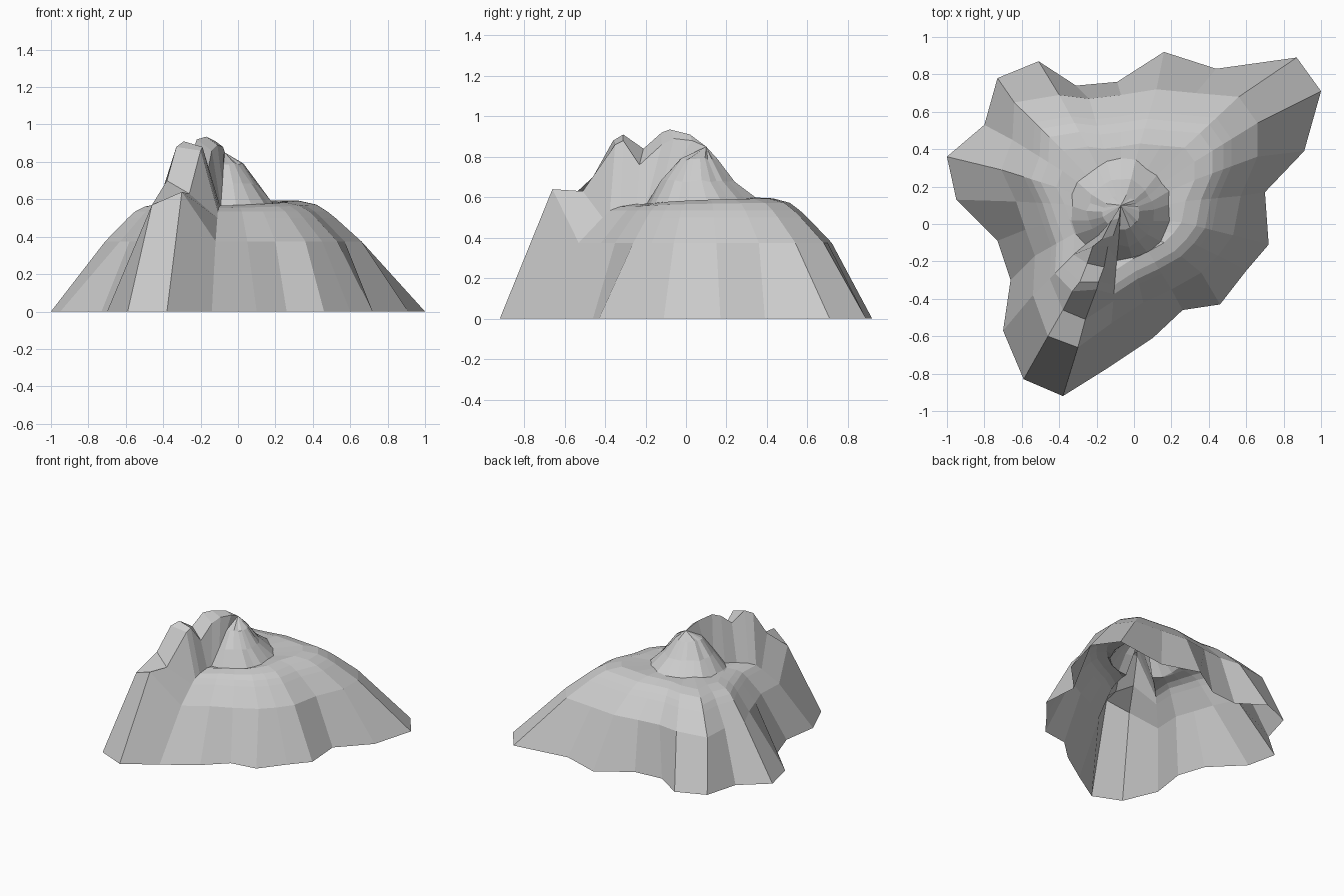
import bpy, math, random

random.seed(4)
C = (-0.07, 0.09)

# jagged foot outline and the shoulder outline above it (24 columns each)
foot = [(1.0, .71), (.87, .89), (.44, .83), (.16, .92), (-.09, .76), (-.31, .74),
        (-.51, .87), (-.73, .78), (-.80, .53), (-1.0, .36), (-.95, .13), (-.73, -.09),
        (-.66, -.30), (-.70, -.57), (-.59, -.83), (-.38, -.92), (-.14, -.77), (.10, -.61),
        (.26, -.46), (.46, -.43), (.60, -.25), (.72, -.11), (.70, .17), (.91, .39)]
shoulder = [(.66, .54), (.56, .68), (.33, .70), (.12, .72), (-.07, .69), (-.24, .67),
            (-.40, .69), (-.64, .65), (-.65, .45), (-.71, .29), (-.63, .12), (-.58, -.03),
            (-.53, -.17), (-.54, -.38), (-.46, -.60), (-.30, -.66), (-.12, -.53), (.05, -.42),
            (.20, -.35), (.36, -.26), (.45, -.17), (.53, -.06), (.57, .15), (.66, .36)]
N = len(foot)

# rings: foot, shoulder, then plateau rings rising gently inward
rings = [[(x, y, 0) for x, y in foot], [(x, y, .375) for x, y in shoulder]]
for s, z, tilt in [(.81, .50, 0), (.75, .535, 0), (.67, .563, .01), (.54, .58, .015)]:
    ring = []
    for x, y in shoulder:
        a = math.atan2(y - C[1], x - C[0])
        ring.append((C[0] + (x - C[0]) * s, C[1] + (y - C[1]) * s, z + tilt * math.sin(a + .5)))
    rings.append(ring)

# central peak rings: slightly uneven, leaning forward, base lower at the front
for r, cy, z, tilt in [(.265, .08, .578, .018), (.18, .06, .68, 0), (.095, .06, .79, 0)]:
    ring = []
    for x, y in shoulder:
        a = math.atan2(y - C[1], x - C[0])
        rr = r * random.uniform(.95, 1.05)
        ring.append((C[0] + rr * math.cos(a), cy + rr * math.sin(a),
                     z + tilt * math.sin(a) + random.uniform(-.006, .006)))
    rings.append(ring)

# raised rock ridge running from the front-left corner to the peak
ridge = {14: [(-.46, -.60, .57), (-.38, -.46, .70), (-.33, -.36, .88), (-.29, -.31, .91),
              (-.25, -.21, .84), (-.22, -.12, .92), (-.17, -.08, .935), (-.12, .02, .91)],
         15: [(-.30, -.66, .64), (-.26, -.51, .63), (-.20, -.35, .86), (-.19, -.31, .88),
              (-.16, -.23, .76), (-.14, -.12, .86), (-.11, -.06, .89), (-.08, .03, .88)]}
for col, pts in ridge.items():
    for i, p in enumerate(pts):
        rings[i + 1][col] = p

# mountain shell, open underneath
verts = [p for ring in rings for p in ring] + [(-.07, .10, .85)]
faces = [(k * N + i, k * N + (i + 1) % N, (k + 1) * N + (i + 1) % N, (k + 1) * N + i)
         for k in range(len(rings) - 1) for i in range(N)]
top = (len(rings) - 1) * N
faces += [(top + i, top + (i + 1) % N, len(verts) - 1) for i in range(N)]
mesh = bpy.data.meshes.new("mountain")
mesh.from_pydata(verts, [], faces)
mesh.update()
bpy.context.collection.objects.link(bpy.data.objects.new("mountain", mesh))
